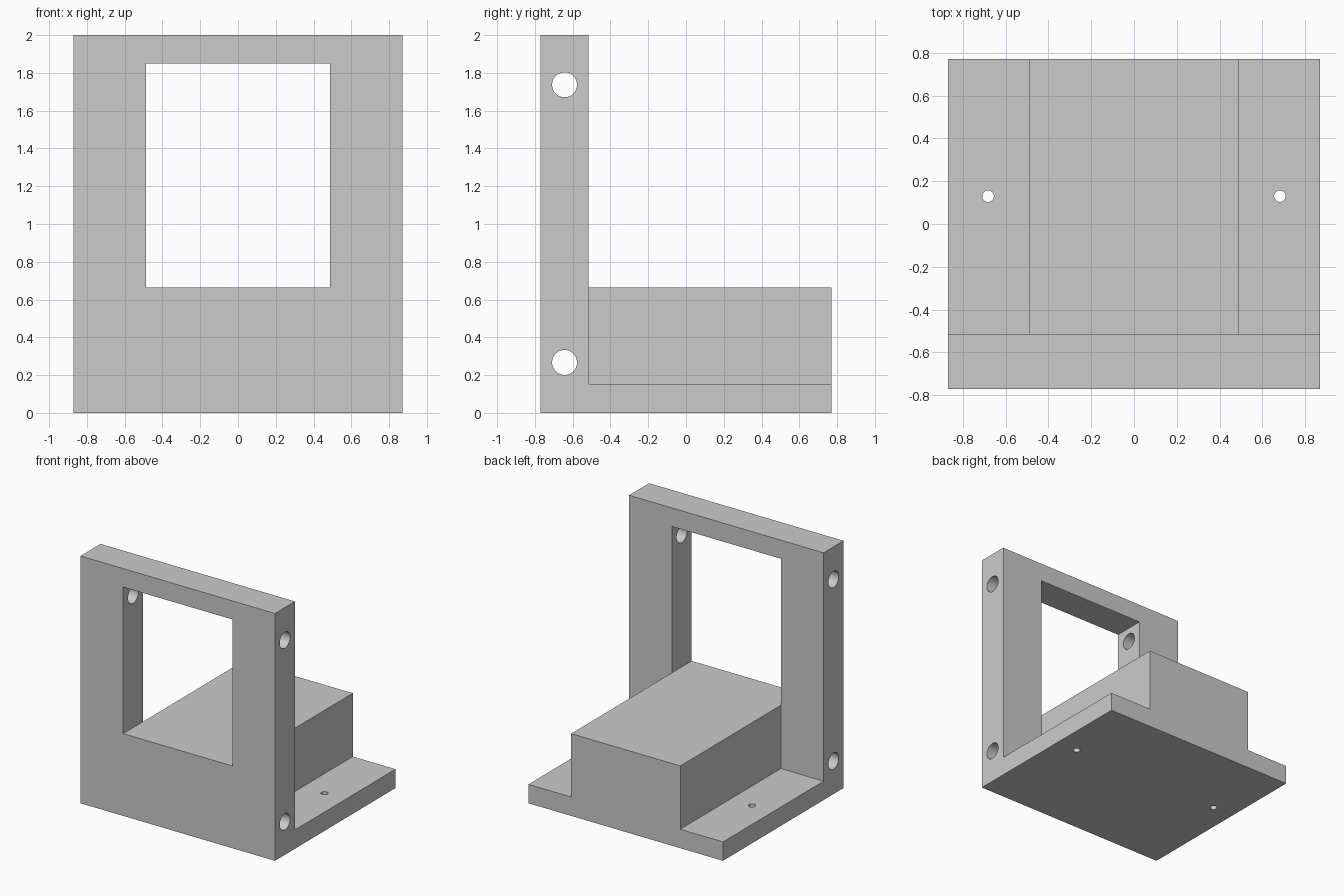
import bpy
import bmesh
from math import pi, radians

default = bpy.data.objects.get("Cube")
if default:
    bpy.data.objects.remove(default, do_unlink=True)

# Main dimensions
HALF_W, HALF_D, HEIGHT = 0.87, 0.77, 2.0
WALL_BACK = -0.515      # rear face of the upright frame
BLOCK_HALF = 0.488      # half width of raised block and window
BLOCK_TOP, BASE_TOP, WINDOW_TOP = 0.665, 0.153, 1.85

grey = bpy.data.materials.new("light grey")
grey.use_nodes = True
colour = (0.6, 0.6, 0.6, 1)
grey.diffuse_color = colour
grey.node_tree.nodes["Principled BSDF"].inputs["Base Color"].default_value = colour


def box(name, x, y, z):
    """Box spanning the given (low, high) ranges."""
    spans = (x, y, z)
    bpy.ops.mesh.primitive_cube_add(size=1, location=[(a + b) / 2 for a, b in spans])
    ob = bpy.context.object
    ob.name = name
    ob.scale = [b - a for a, b in spans]
    bpy.ops.object.transform_apply(location=True, rotation=True, scale=True)
    return ob


def drill(name, radius, length, location, rotation=(0, 0, 0)):
    bpy.ops.mesh.primitive_cylinder_add(vertices=48, radius=radius, depth=length,
                                        location=location, rotation=rotation)
    ob = bpy.context.object
    ob.name = name
    return ob


def cut(target, cutter):
    """Subtract the cutter, then discard it."""
    cutter.hide_render = True
    bpy.context.view_layer.objects.active = target
    mod = target.modifiers.new("cut", 'BOOLEAN')
    mod.operation, mod.solver, mod.object = 'DIFFERENCE', 'EXACT', cutter
    bpy.ops.object.modifier_apply(modifier=mod.name)
    bpy.data.objects.remove(cutter, do_unlink=True)


# Solid blank that the bracket is carved from
bracket = box("mounting_bracket", (-HALF_W, HALF_W), (-HALF_D, HALF_D), (0, HEIGHT))

# Space behind the frame, above the raised block
cut(bracket, box("rear_space", (-1, 1), (WALL_BACK, 1), (BLOCK_TOP, 3)))

# Steps either side of the block, leaving the base flanges
for side in (-1, 1):
    x = sorted((side * BLOCK_HALF, side * 1.2))
    cut(bracket, box("side_step", x, (WALL_BACK, 1), (BASE_TOP, 1)))

# Window through the frame
cut(bracket, box("window", (-BLOCK_HALF, BLOCK_HALF), (-1, WALL_BACK + 0.1),
                 (BLOCK_TOP, WINDOW_TOP)))

# Cross holes through the frame, upper and lower
for z in (0.267, 1.737):
    cut(bracket, drill("cross_hole", 0.066, 3, (0, -0.643, z), (0, pi / 2, 0)))

# Small screw holes through the flanges
for x in (-0.682, 0.682):
    cut(bracket, drill("screw_hole", 0.027, 0.6, (x, 0.13, 0.1)))

# Clean coplanar seams, colour and shade
bm = bmesh.new()
bm.from_mesh(bracket.data)
bmesh.ops.remove_doubles(bm, verts=bm.verts, dist=0.0001)
bmesh.ops.dissolve_limit(bm, angle_limit=radians(1), verts=bm.verts, edges=bm.edges)
bm.to_mesh(bracket.data)
bm.free()
bracket.data.materials.clear()
bracket.data.materials.append(grey)
bpy.ops.object.select_all(action='DESELECT')
bracket.select_set(True)
bpy.context.view_layer.objects.active = bracket
bpy.ops.object.shade_smooth_by_angle(angle=radians(30))
